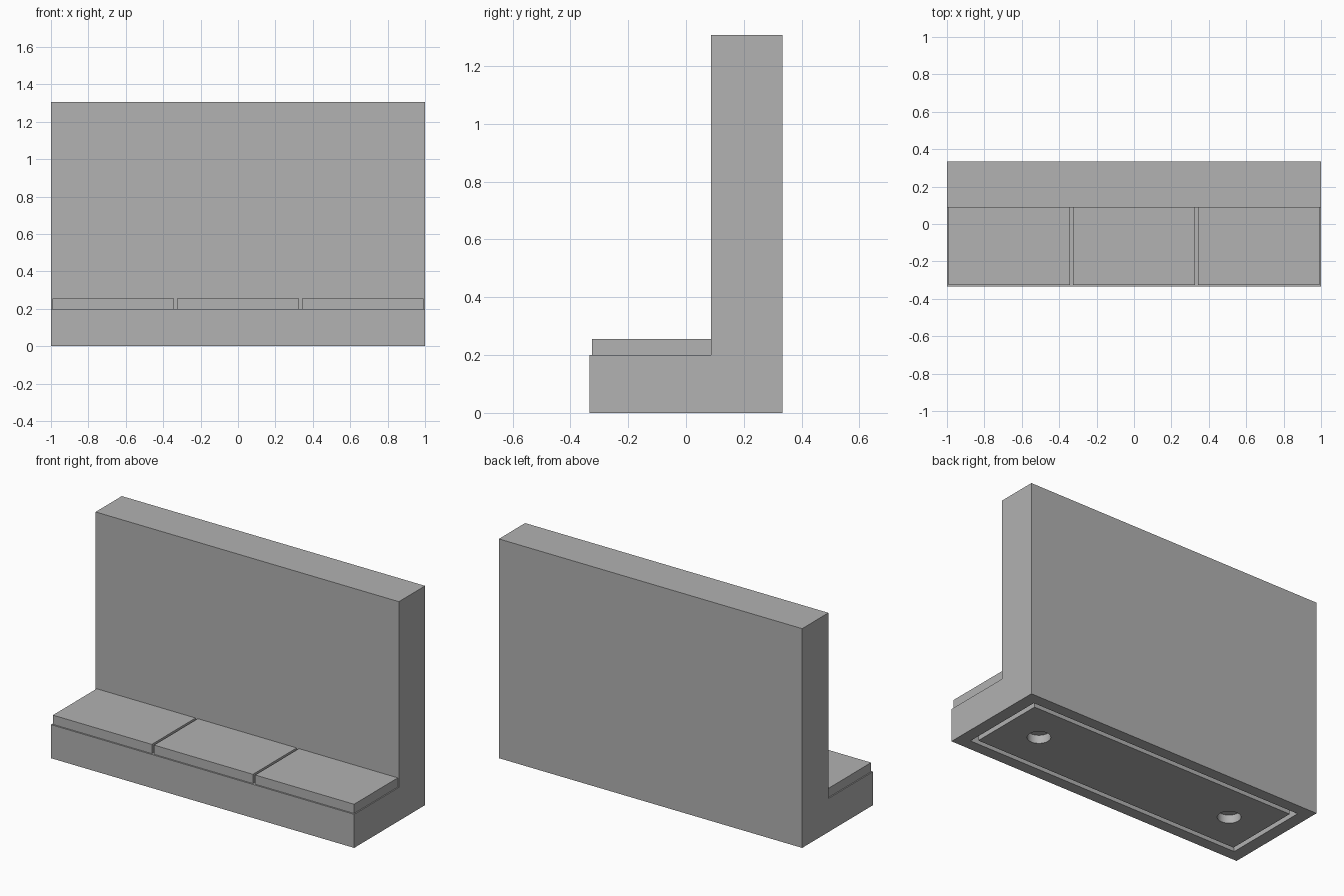
import bpy
import bmesh

old = bpy.data.objects.get("Cube")
if old:
    bpy.data.objects.remove(old, do_unlink=True)

grey = bpy.data.materials.new("plain grey")
grey.use_nodes = True
COLOUR = (0.445, 0.445, 0.445, 1)
grey.diffuse_color = COLOUR
grey.node_tree.nodes["Principled BSDF"].inputs["Base Color"].default_value = COLOUR


def finish(name, bm):
    bmesh.ops.recalc_face_normals(bm, faces=bm.faces)
    mesh = bpy.data.meshes.new(name)
    bm.to_mesh(mesh)
    bm.free()
    mesh.materials.append(grey)
    obj = bpy.data.objects.new(name, mesh)
    bpy.context.collection.objects.link(obj)
    return obj


def box(name, x0, x1, y0, y1, z0, z1):
    bm = bmesh.new()
    bmesh.ops.create_cube(bm, size=1)
    for v in bm.verts:
        v.co.x = x1 if v.co.x > 0 else x0
        v.co.y = y1 if v.co.y > 0 else y0
        v.co.z = z1 if v.co.z > 0 else z0
    return finish(name, bm)


def cut(target, cutter):
    mod = target.modifiers.new("cut", "BOOLEAN")
    mod.operation = "DIFFERENCE"
    mod.solver = "EXACT"
    mod.object = cutter
    bpy.context.view_layer.objects.active = target
    bpy.ops.object.modifier_apply(modifier=mod.name)
    bpy.data.objects.remove(cutter, do_unlink=True)


FRONT, WALL, BACK = -0.334, 0.087, 0.334
BENCH, TOP = 0.2, 1.307

# L-shaped bench and back wall, extruded across the width
bm = bmesh.new()
profile = [(FRONT, 0), (BACK, 0), (BACK, TOP), (WALL, TOP), (WALL, BENCH), (FRONT, BENCH)]
side = bm.faces.new([bm.verts.new((-1, y, z)) for y, z in profile])
extruded = bmesh.ops.extrude_face_region(bm, geom=[side])["geom"]
moved = [g for g in extruded if isinstance(g, bmesh.types.BMVert)]
bmesh.ops.translate(bm, verts=moved, vec=(2, 0, 0))
body = finish("bench_and_wall", bm)

# Groove around the underside
DEPTH = 0.05
groove = box("groove_cutter", -0.925, 0.925, -0.265, 0.265, -DEPTH, DEPTH)
core = box("groove_core", -0.895, 0.895, -0.235, 0.235, -1, 1)
cut(groove, core)
cut(body, groove)

# Two round sockets in the underside
for x in (-0.667, 0.667):
    bm = bmesh.new()
    bmesh.ops.create_cone(bm, cap_ends=True, segments=32, radius1=0.064,
                          radius2=0.064, depth=2 * DEPTH)
    bmesh.ops.translate(bm, verts=bm.verts, vec=(x, 0, 0))
    cut(body, finish("socket_cutter", bm))

# Three seat slabs
for name, x in (("right_seat", -0.667), ("middle_seat", 0), ("left_seat", 0.667)):
    box(name, x - 0.326, x + 0.326, -0.325, WALL, BENCH, 0.255)

# Smooth the socket walls, keep all edges sharp
bpy.ops.object.select_all(action="DESELECT")
body.select_set(True)
bpy.context.view_layer.objects.active = body
bpy.ops.object.shade_smooth_by_angle()
